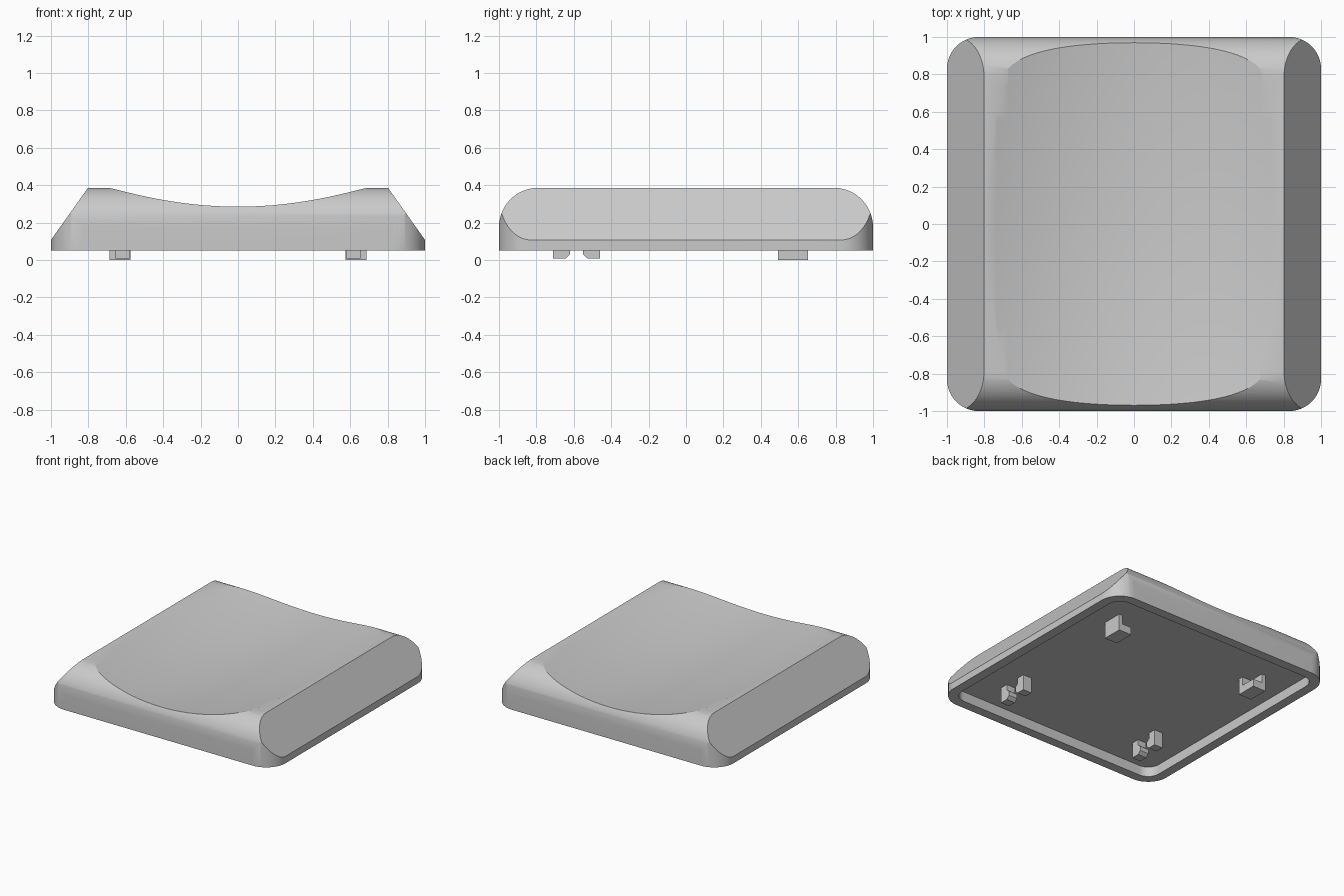
import bpy, bmesh, math
from mathutils import Vector

cube = bpy.data.objects.get("Cube")
if cube:
    bpy.data.objects.remove(cube)

grey = bpy.data.materials.new("plain_grey")
grey.use_nodes = True
colour = (0.59, 0.59, 0.59, 1)
grey.diffuse_color = colour
grey.node_tree.nodes["Principled BSDF"].inputs["Base Color"].default_value = colour


def finish(name, bm):
    bmesh.ops.recalc_face_normals(bm, faces=bm.faces)
    mesh = bpy.data.meshes.new(name)
    bm.to_mesh(mesh)
    bm.free()
    mesh.materials.append(grey)
    obj = bpy.data.objects.new(name, mesh)
    bpy.context.collection.objects.link(obj)
    return obj


def extrude(bm, faces):
    """Extrude the faces in place and return the new vertices."""
    out = bmesh.ops.extrude_face_region(bm, geom=faces)
    return [v for v in out["geom"] if isinstance(v, bmesh.types.BMVert)]


def prism(name, profile, axis, start, end):
    """Extrude a closed 2D profile along the given axis."""
    def place(p, d):
        return Vector({"x": (d, p[0], p[1]), "y": (p[0], d, p[1]), "z": (p[0], p[1], d)}[axis])
    bm = bmesh.new()
    face = bm.faces.new([bm.verts.new(place(p, start)) for p in profile])
    bmesh.ops.translate(bm, verts=extrude(bm, [face]), vec=place((0, 0), end - start))
    return finish(name, bm)


def dish_block(name, low, curve_x, curve_y):
    """Block whose underside is a shallow bowl, curved more across than along."""
    bm = bmesh.new()
    bmesh.ops.create_grid(bm, x_segments=36, y_segments=24, size=1.1)
    for v in bm.verts:
        v.co.z = low + curve_x * v.co.x ** 2 + curve_y * v.co.y ** 2
    for v in extrude(bm, bm.faces[:]):
        v.co.z = 0.8
    return finish(name, bm)


def arc(cx, cy, r, a0, a1, n):
    steps = [math.radians(a0 + (a1 - a0) * i / n) for i in range(n + 1)]
    return [(cx + r * math.cos(a), cy + r * math.sin(a)) for a in steps]


def rounded_square(half, r):
    c = half - r
    points = []
    for i, (sx, sy) in enumerate([(1, 1), (-1, 1), (-1, -1), (1, -1)]):
        points += arc(sx * c, sy * c, r, 90 * i, 90 * i + 90, 12)
    return points


def combine(obj, tool, operation):
    mod = obj.modifiers.new(tool.name, "BOOLEAN")
    mod.operation, mod.solver, mod.object = operation, "EXACT", tool
    tool.hide_render = True


RIM, FLOOR, TOP = 0.052, 0.13, 0.386

# Body: plan outline trimmed by the rounded side profile and the sloped front profile
body = prism("cap_body", rounded_square(1, 0.17), "z", RIM, 0.6)
side = [(-1, -0.2), (1, -0.2)] + arc(0.79, TOP - 0.21, 0.21, 0, 90, 16)
side += arc(-0.79, TOP - 0.21, 0.21, 90, 180, 16)
side_trim = prism("side_trim", side, "x", -1.2, 1.2)
front = [(-1, -0.2), (1, -0.2), (1, 0.107), (0.802, TOP), (-0.802, TOP), (-1, 0.107)]
front_trim = prism("front_trim", front, "y", -1.2, 1.2)

# Bowl on top and shallow recess underneath
dish = dish_block("dish_cutter", 0.238, 0.241, 0.05)
recess = prism("recess_cutter", rounded_square(0.925, 0.1), "z", -0.1, FLOOR)
combine(body, side_trim, "INTERSECT")
combine(body, front_trim, "INTERSECT")
combine(body, dish, "DIFFERENCE")
combine(body, recess, "DIFFERENCE")

# Bake the cuts and drop the cutters
bpy.context.view_layer.update()
baked = bpy.data.meshes.new_from_object(body.evaluated_get(bpy.context.evaluated_depsgraph_get()))
body.modifiers.clear()
body.data = baked
for tool in (side_trim, front_trim, dish, recess):
    bpy.data.objects.remove(tool)
body.select_set(True)
bpy.context.view_layer.objects.active = body
bpy.ops.object.shade_smooth_by_angle(angle=math.radians(24))

# Mounting feet: a pair of barbed clips in front and a closed-ended hook behind, on each side
ROOT = FLOOR + 0.01
for s, label in ((1, "left"), (-1, "right")):
    for d, place in ((1, "rear"), (-1, "front")):
        gap, far, mid = 0.035, 0.125, -0.585
        clip = [(gap + 0.025, ROOT), (gap + 0.025, 0.085), (gap, 0.065), (gap, 0.03),
                (gap + 0.025, 0.007), (far, 0.007), (far, ROOT)]
        prism(f"{label}_{place}_clip", [(mid + d * y, z) for y, z in clip], "x", s * 0.58, s * 0.655)
    hook = [(0.575, 0), (0.687, 0), (0.687, ROOT), (0.655, ROOT), (0.655, 0.06), (0.575, 0.06)]
    prism(f"{label}_hook", [(s * x, z) for x, z in hook], "y", 0.493, 0.653)
    stop = [(0.575, 0.06), (0.655, 0.06), (0.655, ROOT), (0.575, ROOT)]
    prism(f"{label}_hook_stop", [(s * x, z) for x, z in stop], "y", 0.493, 0.53)
